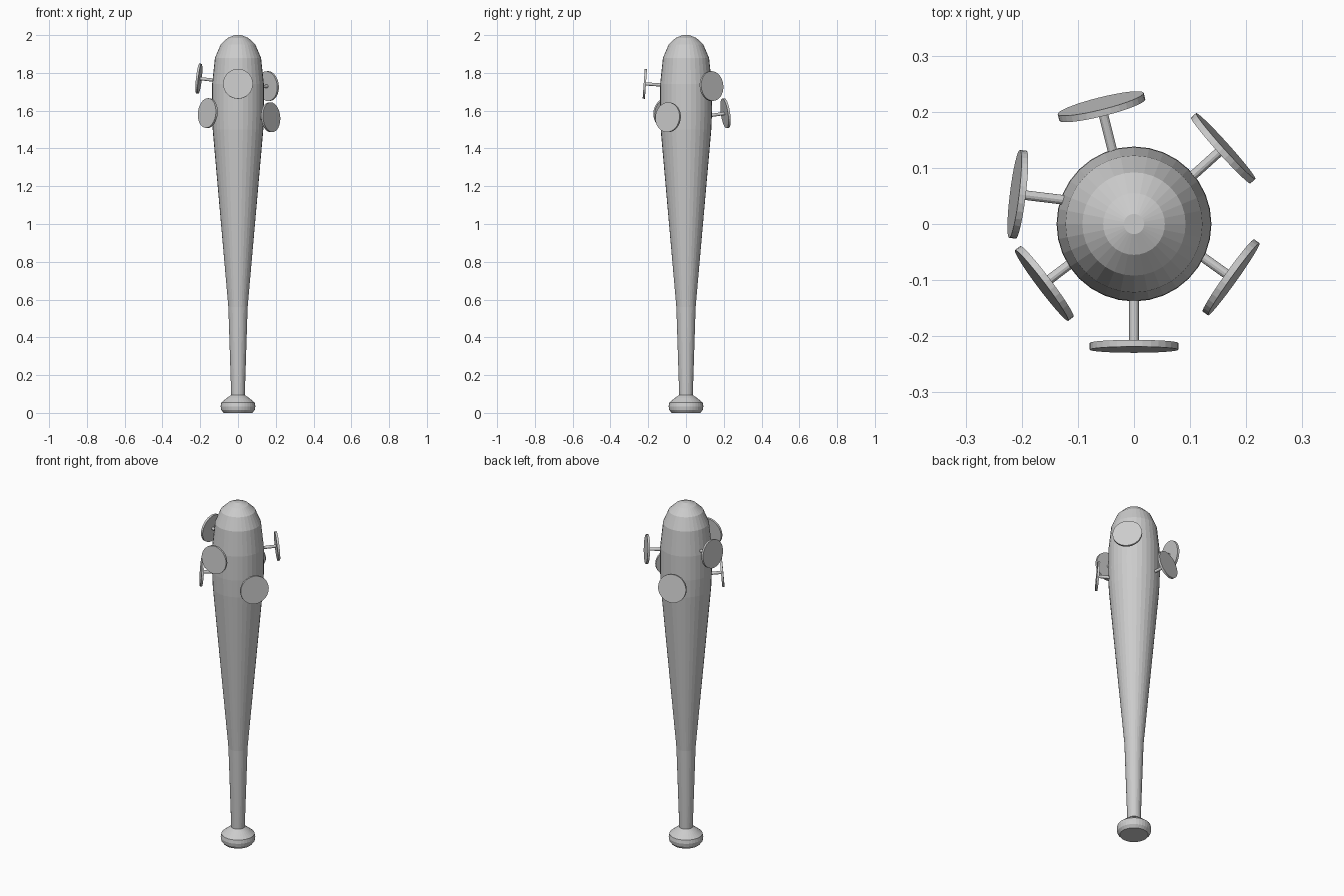
import bpy, bmesh, math
from mathutils import Vector

if "Cube" in bpy.data.objects:
    bpy.data.objects.remove(bpy.data.objects["Cube"])

grey = bpy.data.materials.new("plain grey")
grey.diffuse_color = (0.6, 0.6, 0.6, 1)
grey.use_nodes = True
grey.node_tree.nodes["Principled BSDF"].inputs["Base Color"].default_value = grey.diffuse_color


def lathe(name, profile, sides, origin=(0, 0, 0), axis=(0, 0, 1)):
    """Spin an (r, height) profile round an axis and cap both ends."""
    bm = bmesh.new()
    rot = Vector(axis).to_track_quat('Z', 'Y')
    rings = []
    for r, h in profile:
        ring = []
        for i in range(sides):
            a = 2 * math.pi * i / sides
            p = rot @ Vector((r * math.cos(a), r * math.sin(a), h))
            ring.append(bm.verts.new(p + Vector(origin)))
        rings.append(ring)
    for lo, hi in zip(rings, rings[1:]):
        for i in range(sides):
            j = (i + 1) % sides
            bm.faces.new((lo[i], lo[j], hi[j], hi[i]))
    bm.faces.new(rings[0][::-1])
    bm.faces.new(rings[-1])
    mesh = bpy.data.meshes.new(name)
    bm.to_mesh(mesh)
    bm.free()
    mesh.materials.append(grey)
    obj = bpy.data.objects.new(name, mesh)
    bpy.context.collection.objects.link(obj)
    return obj


# Bat: knob, handle, tapered barrel and rounded end
lathe("bat", [
    (0.076, 0.0), (0.089, 0.016), (0.092, 0.035), (0.088, 0.055),
    (0.060, 0.078), (0.036, 0.095), (0.051, 0.56), (0.134, 1.50),
    (0.138, 1.60), (0.137, 1.74), (0.122, 1.88), (0.092, 1.95),
    (0.055, 1.985), (0.018, 2.0)], 32)

# Nails: head centre x, y, z, heading and upward tilt in degrees
nails = [
    (0.000, -0.218, 1.742, 270, 4),
    (-0.207, 0.053, 1.770, 173, 6),
    (0.159, 0.135, 1.730, 42, 4),
    (-0.160, -0.106, 1.587, 217, 5),
    (0.173, -0.095, 1.565, 324.5, 4),
    (-0.058, 0.209, 1.586, 104, 8),
]
for n, (x, y, z, heading, tilt) in enumerate(nails, 1):
    h, t = math.radians(heading), math.radians(tilt)
    axis = (math.cos(h) * math.cos(t), math.sin(h) * math.cos(t), math.sin(t))
    lathe(f"nail_head_{n}", [(0.079, -0.006), (0.079, 0.006)], 32, (x, y, z), axis)
    lathe(f"nail_shank_{n}", [(0.0085, -0.14), (0.0085, 0.0)], 12, (x, y, z), axis)
